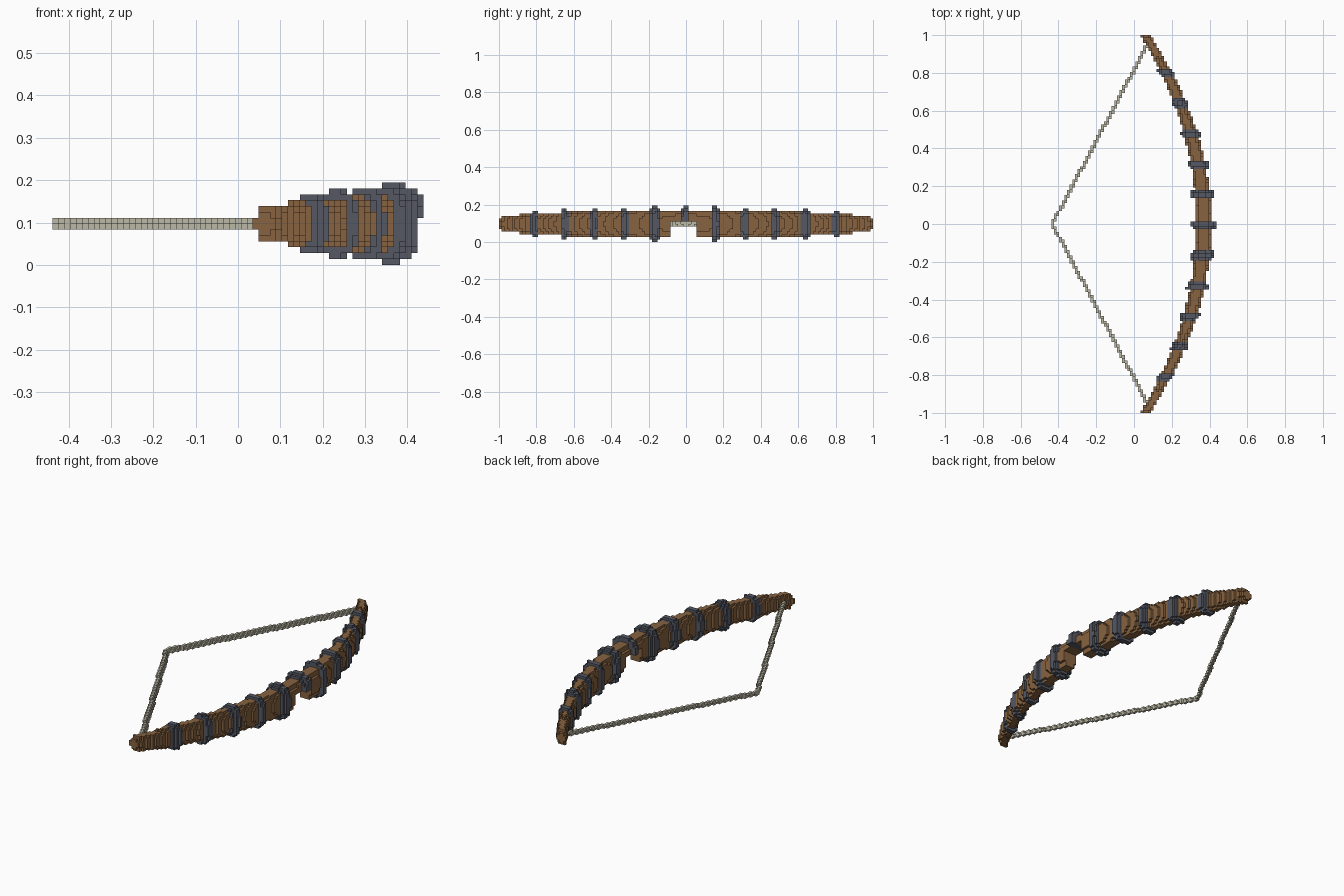
import bpy
import bmesh
from mathutils import Vector

if "Cube" in bpy.data.objects:
    bpy.data.objects.remove(bpy.data.objects["Cube"], do_unlink=True)

V = 2 / 144                # block size
NX, NY, NZ = 31, 72, 14    # x: -NX..NX, y: -NY..NY-1, z: 0..NZ-1
MID_Z = NZ * V / 2
SHIFT = -0.006             # bands sit slightly off the middle
PITCH = 0.161


def centre(i, j, k):
    return i * V, (j + 0.5) * V, (k + 0.5) * V


def bow_x(y):
    return 0.37 - 0.31 * y * y


def limb_size(y):
    return 0.04 - 0.015 * y * y, min(0.075, 0.078 - 0.037 * y * y)


def band_size(y):
    across = 0.042 + 0.034 * max(0, 1 - abs(y) / 0.81) ** 1.5
    return across, 0.0935 - 0.037 * y * y


def inside(x, y, z, half):
    dx, dz = abs(x - bow_x(y)) / half[0], abs(z - MID_Z) / half[1]
    return dx ** 2.5 + dz ** 2.5 <= 1


def in_notch(j, k):
    return -6 <= j <= 3 and k < 8


def classify(i, j, k):
    """Which part of the bow, if any, fills this block."""
    if in_notch(j, k):
        return None
    x, y, z = centre(i, j, k)
    n = max(-5, min(5, round((y - SHIFT) / PITCH)))
    mid = SHIFT + n * PITCH
    off = abs(y - mid) / V
    if off < 1.6:
        across, tall = band_size(mid)
        scale = 1 if off < 1 else 0.85
        if inside(x, y, z, (across * scale, tall * scale)):
            return "bands"
    across, tall = limb_size(y)
    if j in (-NY, NY - 1):
        tall *= 0.6
    return "limb" if inside(x, y, z, (across, tall)) else None


# Bow limb and wrapped bands
cells = {}
for j in range(-NY, NY):
    for i in range(0, NX + 1):
        for k in range(NZ):
            part = classify(i, j, k)
            if part:
                cells[i, j, k] = part

# Drawn string: two rows of blocks running to both tips
for j in range(-NY + 3, NY - 3):
    y = abs((j + 0.5) * V)
    for k, lag in ((6, 0.5), (7, 0)):
        i = round((-0.436 + 0.53 * y) / V + lag)
        cells.setdefault((i, j, k), "string")

SIDES = []
for axis in range(3):
    for sign in (-1, 1):
        n = Vector((0, 0, 0))
        n[axis] = sign
        u = Vector((0, 0, 0))
        u[(axis + 1) % 3] = 1
        w = n.cross(u)
        ring = [(n + a * u + b * w) / 2 for a, b in ((-1, -1), (1, -1), (1, 1), (-1, 1))]
        SIDES.append((tuple(int(c) for c in n), ring))


def build(name, part, colour_name, colour):
    """Make the outer faces of all blocks of one part."""
    bm = bmesh.new()
    verts = {}

    def vert(p):
        key = tuple(round(c * 2) for c in p)
        if key not in verts:
            verts[key] = bm.verts.new((p.x * V, (p.y + 0.5) * V, (p.z + 0.5) * V))
        return verts[key]

    for cell, owner in cells.items():
        if owner != part:
            continue
        for n, ring in SIDES:
            if tuple(c + d for c, d in zip(cell, n)) not in cells:
                bm.faces.new([vert(Vector(cell) + r) for r in ring])
    mesh = bpy.data.meshes.new(name)
    bm.to_mesh(mesh)
    bm.free()
    mat = bpy.data.materials.new(colour_name)
    mat.use_nodes = True
    mat.diffuse_color = (*colour, 1)
    mat.node_tree.nodes["Principled BSDF"].inputs["Base Color"].default_value = (*colour, 1)
    mesh.materials.append(mat)
    bpy.context.collection.objects.link(bpy.data.objects.new(name, mesh))


build("bow_limb", "limb", "brown wood", (0.242, 0.125, 0.052))
build("limb_bands", "bands", "slate grey", (0.089, 0.098, 0.125))
build("bow_string", "string", "pale cord", (0.5, 0.48, 0.375))
